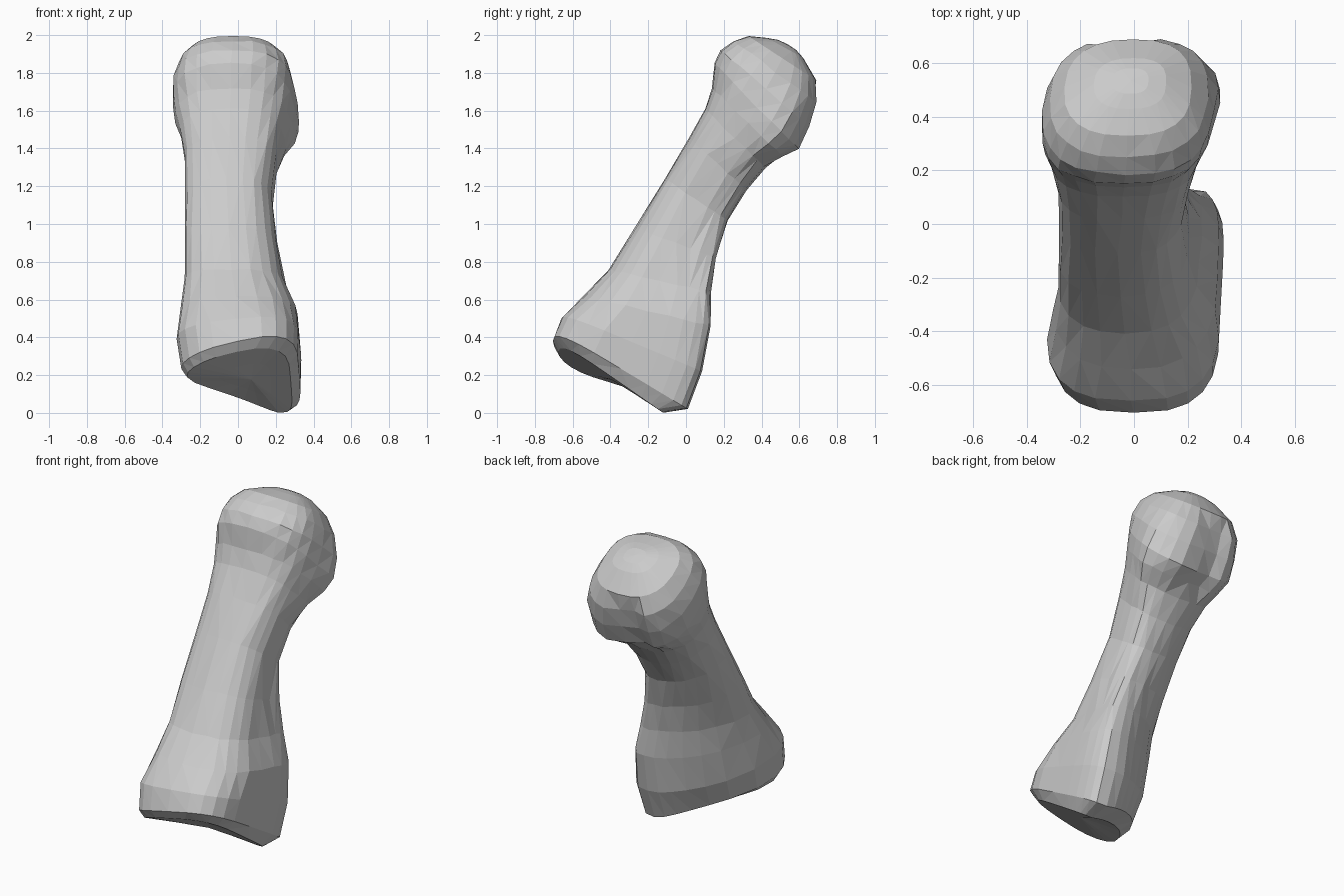
import bpy, bmesh, math, random
from mathutils import Vector

if "Cube" in bpy.data.objects:
    bpy.data.objects.remove(bpy.data.objects["Cube"])

random.seed(4)
SIDES = 24

# Slices from base to head: dorsal y, z, plantar y, z, left x, right x, plantar ridge x, taper
slices = [
    (-.675, .325, -.12, .00, -.27, .285, .22, .65),
    (-.705, .38, .01, .02, -.30, .33, .22, .55),
    (-.66, .50, .085, .22, -.325, .335, .22, .54),
    (-.54, .62, .13, .46, -.30, .315, .21, .52),
    (-.41, .76, .135, .64, -.28, .255, .18, .50),
    (-.27, .98, .16, .82, -.28, .21, .12, .45),
    (-.11, 1.24, .22, 1.02, -.28, .18, .05, .35),
    (.015, 1.455, .32, 1.18, -.285, .205, .03, .25),
    (.10, 1.61, .42, 1.30, -.305, .235, .02, .15),
    (.138, 1.72, .52, 1.35, -.33, .265, .02, .08),
    (.152, 1.85, .60, 1.39, -.345, .285, .02, .05),
    (.185, 1.92, .66, 1.51, -.34, .29, .01, .05),
    (.25, 1.97, .70, 1.64, -.315, .27, .0, .05),
    (.33, 1.995, .69, 1.76, -.26, .215, .0, .05),
    (.43, 1.985, .62, 1.88, -.15, .12, .0, .0),
]


def power(v, p):
    return math.copysign(abs(v) ** p, v)


def slice_points(i, data):
    fy, fz, by, bz, xl, xr, xb, taper = data
    front, back = Vector((0, fy, fz)), Vector((0, by, bz))
    mid, half = (xl + xr) / 2, (xr - xl) / 2
    base_tilt = (.22, .22, .1)[i] if i < 3 else 0
    groove = .1 if 9 <= i <= 12 else 0
    condyle = {8: .03, 9: .055, 10: .055, 11: .04, 12: .015}.get(i, 0)
    square = .7 if 0 < i < 3 else .78
    # outline leaning toward the plantar ridge, then fitted to the slice width
    outline = []
    for k in range(SIDES):
        a = 2 * math.pi * k / SIDES
        t = (1 - power(math.cos(a), square)) / 2
        s = power(math.sin(a), square)
        narrow = taper * (.75 if s > 0 else 1)
        outline.append((t, mid + half * s * (1 - narrow * t * t) + (xb - mid) * t ** 3))
    lo, hi = min(o[1] for o in outline), max(o[1] for o in outline)
    for t, x in outline:
        x = xl + (x - lo) / (hi - lo) * (xr - xl)
        # outward swelling of the right condyle
        if x > .05:
            x += condyle * max(0, 1 - abs(t - .78) / .4)
        depth = t
        # groove between the two condyles under the head
        if t > .8:
            depth -= groove * max(0, 1 - abs(x + .06) / .13)
        p = front.lerp(back, depth)
        p.x = x
        p.z += base_tilt * x * (1 - t)
        if i < 2:
            p.z += .2 * max(0, xb - x) * t * t
        if 2 < i < 13:
            p += Vector([random.uniform(-.004, .004) for _ in range(3)])
        yield p


# Whole bone lofted through the slices
bm = bmesh.new()
rings = [[bm.verts.new(p) for p in slice_points(i, d)] for i, d in enumerate(slices)]
for a, b in zip(rings, rings[1:]):
    for k in range(SIDES):
        n = (k + 1) % SIDES
        bm.faces.new((a[k], a[n], b[n], b[k]))


# Joint surfaces: flat base and domed head
def cap(ring, offset):
    centre = sum((v.co for v in ring), Vector()) / len(ring)
    inner = [bm.verts.new(v.co.lerp(centre, .5) + offset * .8) for v in ring]
    tip = bm.verts.new(centre + offset)
    for k in range(SIDES):
        n = (k + 1) % SIDES
        bm.faces.new((ring[k], ring[n], inner[n], inner[k]))
        bm.faces.new((inner[k], inner[n], tip))


cap(rings[0], Vector((0, .003, .006)))
cap(rings[-1], Vector((0, .012, .02)))
bmesh.ops.recalc_face_normals(bm, faces=bm.faces)
bmesh.ops.triangulate(bm, faces=bm.faces)

mesh = bpy.data.meshes.new("foot_bone")
bm.to_mesh(mesh)
bm.free()
bone = bpy.data.objects.new("foot_bone", mesh)
bpy.context.collection.objects.link(bone)

grey = bpy.data.materials.new("bone grey")
grey.diffuse_color = (.6, .6, .6, 1)
grey.use_nodes = True
grey.node_tree.nodes["Principled BSDF"].inputs["Base Color"].default_value = grey.diffuse_color
mesh.materials.append(grey)
